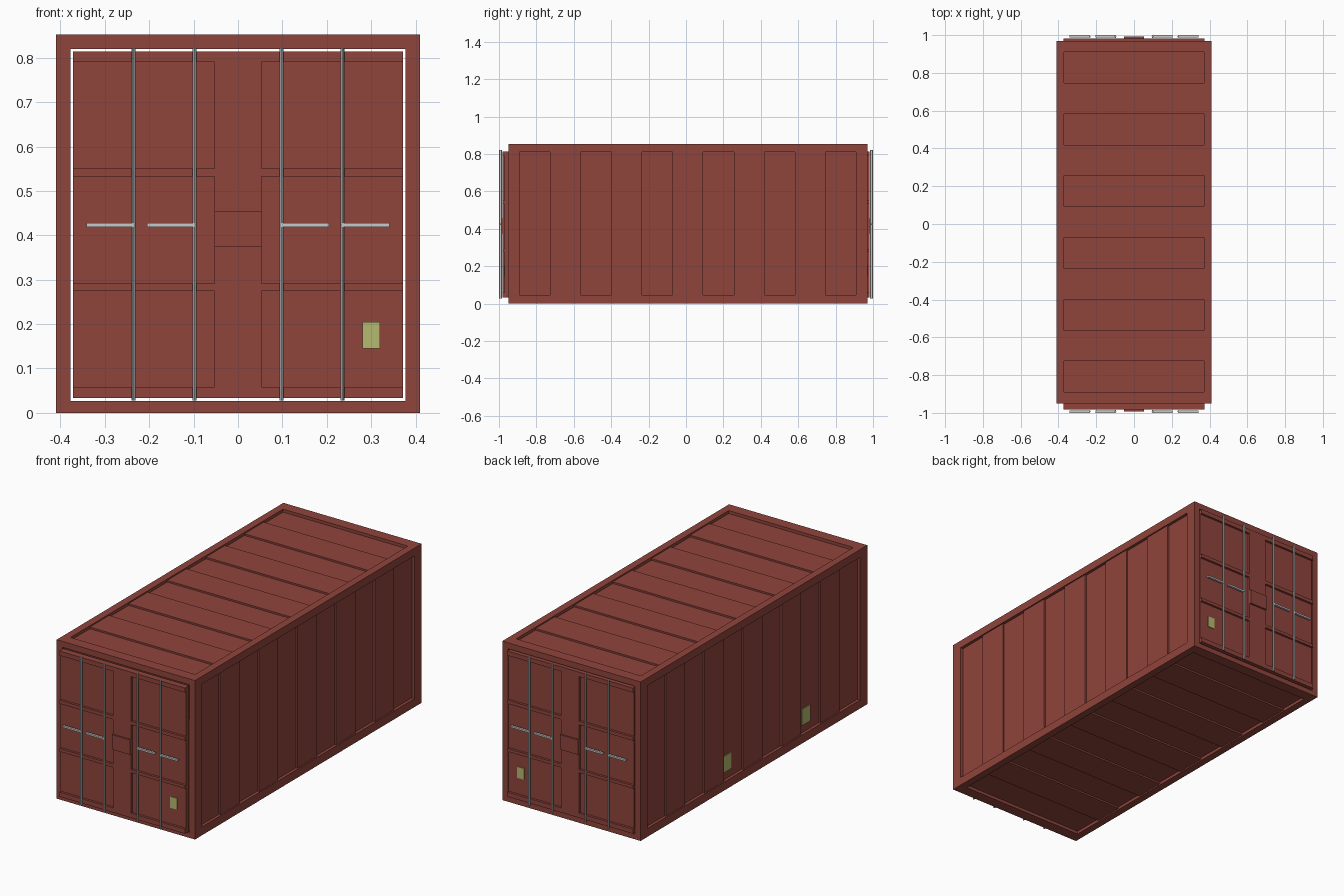
import bpy, bmesh
from mathutils import Vector

if "Cube" in bpy.data.objects:
    bpy.data.objects.remove(bpy.data.objects["Cube"])


def material(name, rgb):
    m = bpy.data.materials.new(name)
    m.diffuse_color = (*rgb, 1)
    m.use_nodes = True
    m.node_tree.nodes["Principled BSDF"].inputs["Base Color"].default_value = m.diffuse_color
    return m


RED = material("red_paint", (0.278, 0.058, 0.045))
YELLOW = material("label_yellow", (0.47, 0.49, 0.16))


def make_object(name, bm, mat=None):
    bmesh.ops.recalc_face_normals(bm, faces=bm.faces)
    me = bpy.data.meshes.new(name)
    bm.to_mesh(me)
    bm.free()
    if mat:
        me.materials.append(mat)
    ob = bpy.data.objects.new(name, me)
    bpy.context.collection.objects.link(ob)
    return ob


def box(name, x, y, z, mat=None):
    """Box from (min, max) ranges on each axis."""
    bm = bmesh.new()
    bmesh.ops.create_cube(bm, size=1)
    for v in bm.verts:
        v.co = Vector([(r[0] + r[1]) / 2 + c * (r[1] - r[0])
                       for r, c in zip((x, y, z), v.co)])
    return make_object(name, bm, mat)


def cut(target, cutter):
    mod = target.modifiers.new("cut", 'BOOLEAN')
    mod.operation = 'DIFFERENCE'
    mod.solver = 'EXACT'
    mod.object = cutter
    cutter.hide_render = True
    bpy.context.view_layer.objects.active = target
    bpy.ops.object.modifier_apply(modifier=mod.name)
    bpy.data.objects.remove(cutter)


# Corrugation cutter: stepped profile along y, extruded across the wall
def corrugation(place, w0, w1):
    y0, y1, n = -0.89, 0.91, 11
    step = (y1 - y0) / n
    prof = [(y0, -0.03)]
    for i in range(n):
        d = 0.016 if i % 2 == 0 else 0.007
        prof += [(y0 + i * step, d), (y0 + (i + 1) * step, d)]
    prof.append((y1, -0.03))
    bm = bmesh.new()
    face = bm.faces.new([bm.verts.new(place(y, d, w0)) for y, d in prof])
    ext = bmesh.ops.extrude_face_region(bm, geom=[face])
    shift = Vector(place(0, 0, w1)) - Vector(place(0, 0, w0))
    bmesh.ops.translate(bm, vec=shift,
                        verts=[g for g in ext["geom"] if isinstance(g, bmesh.types.BMVert)])
    return make_object("corrugation_cutter", bm)


# Container shell: open tube with corrugated sides, roof and floor
shell = box("container_shell", (-0.41, 0.41), (-0.95, 0.97), (0, 0.852), RED)
cut(shell, box("inside_cutter", (-0.377, 0.377), (-1.2, 1.2), (0.027, 0.82)))
for s in (-1, 1):
    cut(shell, corrugation(lambda y, d, w: (s * (0.41 - d), y, w), 0.045, 0.81))
cut(shell, corrugation(lambda y, d, w: (w, y, 0.852 - d), -0.37, 0.37))
cut(shell, corrugation(lambda y, d, w: (w, y, d), -0.37, 0.37))


def end_range(s, a, b):
    return tuple(sorted((s * a, s * b)))


# Door set at each end
for s, end in ((-1, "front"), (1, "back")):
    back, face = 0.948, 0.97
    box(f"{end}_door_slab", (-0.372, 0.372), end_range(s, back, face), (0.033, 0.814), RED)
    ribs = end_range(s, 0.96, 0.982)
    box(f"{end}_door_post", (-0.053, 0.053), ribs, (0.033, 0.814), RED)
    for side in (-1, 1):
        xr = end_range(side, 0.053, 0.372)
        for i, zr in enumerate(((0.033, 0.058), (0.275, 0.292), (0.532, 0.551), (0.79, 0.814))):
            box(f"{end}_door_rib_{i}", xr, ribs, zr, RED)
        # Locking rods with handles pointing outward
        for rod_x, handle_x in ((0.098, 0.205), (0.235, 0.341)):
            bm = bmesh.new()
            bmesh.ops.create_cone(bm, cap_ends=True, segments=8, radius1=1,
                                  radius2=1, depth=1)
            for v in bm.verts:
                v.co = Vector((side * rod_x + v.co.x * 0.0045,
                               s * 0.992 + v.co.y * 0.007, 0.425 + v.co.z * 0.794))
            make_object(f"{end}_lock_rod", bm)
            box(f"{end}_lock_handle", end_range(side, rod_x, handle_x),
                end_range(s, 0.988, 1.0), (0.419, 0.428))
    box(f"{end}_lock_plate", (-0.053, 0.053), end_range(s, 0.975, 0.992), (0.375, 0.454), RED)
    box(f"{end}_label", (0.28, 0.32), end_range(s, 0.965, 0.974), (0.145, 0.205), YELLOW)

# Labels on the left wall
for y in (0.215, -0.45):
    box("side_label", (-0.398, -0.39), (y - 0.036, y + 0.036), (0.085, 0.172), YELLOW)
